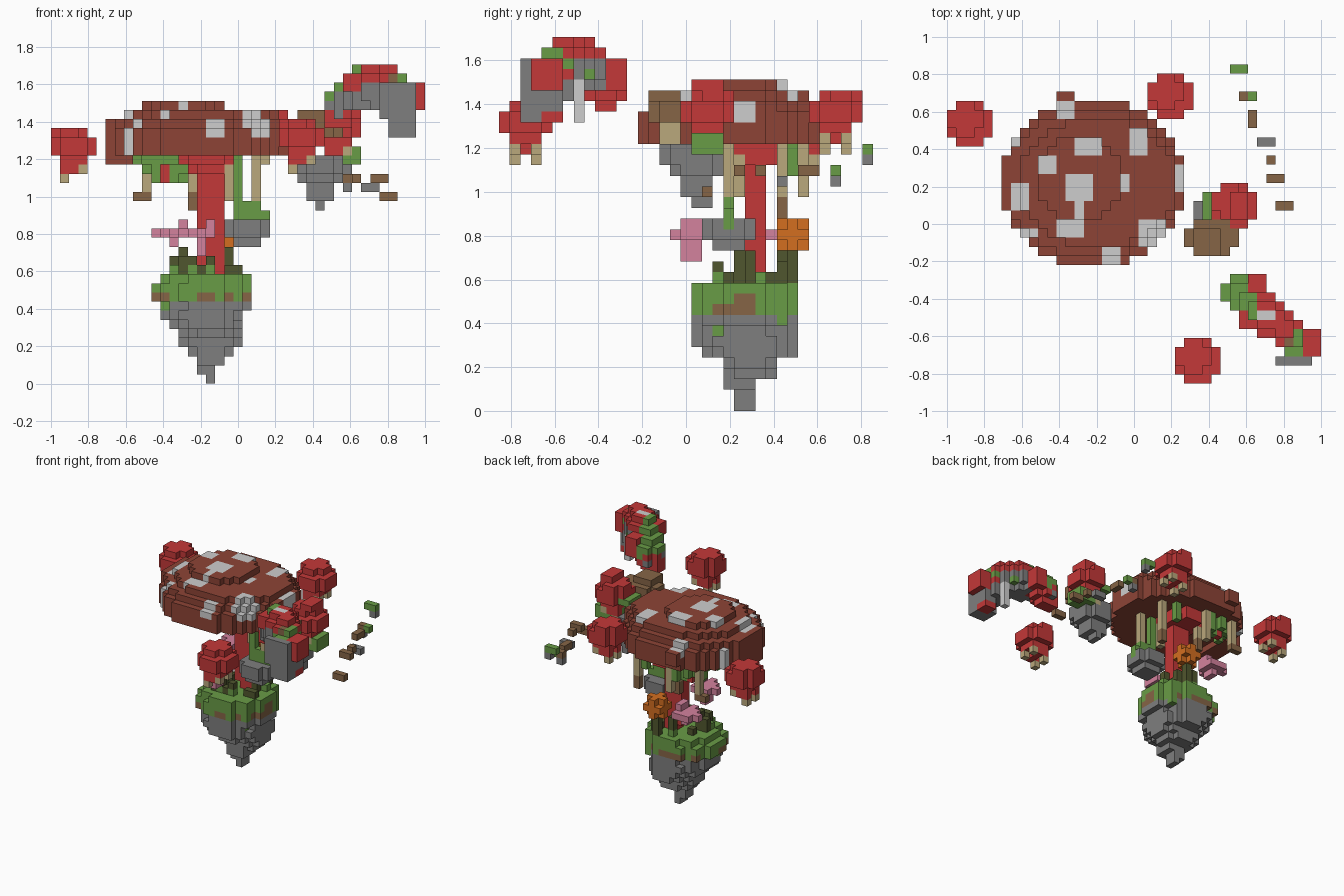
import bpy, bmesh, random
from mathutils import Vector

random.seed(4)
cube = bpy.data.objects.get("Cube")
if cube:
    bpy.data.objects.remove(cube)

V = 2 / 41                      # block size
ORIGIN = Vector((-1, -17.5 * V, 0))


# Materials, one per flat colour
def linear(c):
    c /= 255
    return c / 12.92 if c <= 0.04045 else ((c + 0.055) / 1.055) ** 2.4


PALETTE = {
    "cap_brown": (141, 68, 54), "red": (196, 56, 56), "pale_grey": (206, 206, 206),
    "grass_green": (105, 156, 70), "dark_green": (80, 86, 46), "stone_grey": (126, 126, 126),
    "tan": (186, 168, 124), "wood_brown": (134, 101, 70), "pink": (212, 130, 158),
    "orange": (212, 110, 32),
}
MATS = []
for name, rgb in PALETTE.items():
    m = bpy.data.materials.new(name)
    m.use_nodes = True
    colour = [linear(c) for c in rgb] + [1]
    m.diffuse_color = colour
    m.node_tree.nodes["Principled BSDF"].inputs["Base Color"].default_value = colour
    MATS.append(m)
CAP, RED, PALE, GREEN, DARK, STONE, TAN, WOOD, PINK, ORANGE = range(len(MATS))


# Block helpers: a part is a dict of grid cell -> colour index
def box(cells, col, i, j, k):
    for x in range(*i):
        for y in range(*j):
            for z in range(*k):
                cells[x, y, z] = col


def disc(cells, col, i, j, k):
    a, b = (i[1] - i[0]) / 2, (j[1] - j[0]) / 2
    for x in range(*i):
        for y in range(*j):
            if ((x + .5 - i[0] - a) / a) ** 2 + ((y + .5 - j[0] - b) / b) ** 2 <= 1.02:
                box(cells, col, (x, x + 1), (y, y + 1), k)


def build(name, cells):
    # Only the outer skin of the blocks becomes faces
    bm = bmesh.new()
    verts = {}

    def vert(p):
        key = tuple(p)
        if key not in verts:
            verts[key] = bm.verts.new(ORIGIN + Vector(p) * V)
        return verts[key]

    for cell, col in cells.items():
        for axis in range(3):
            for side in (0, 1):
                near = list(cell)
                near[axis] += 2 * side - 1
                if tuple(near) in cells:
                    continue
                b, c = (axis + 1) % 3, (axis + 2) % 3
                quad = []
                for db, dc in ((0, 0), (1, 0), (1, 1), (0, 1)):
                    p = list(cell)
                    p[axis] += side
                    p[b] += db
                    p[c] += dc
                    quad.append(vert(p))
                face = bm.faces.new(quad if side else quad[::-1])
                face.material_index = col
    mesh = bpy.data.meshes.new(name)
    bm.to_mesh(mesh)
    bm.free()
    for m in MATS:
        mesh.materials.append(m)
    bpy.context.collection.objects.link(bpy.data.objects.new(name, mesh))


# Main floating island: tapering rock with a grass crown
island = {}
for k, (i, j) in enumerate([
        ((17, 18), (22, 24)), ((16, 18), (22, 24)), ((16, 19), (21, 24)), ((15, 20), (21, 26)),
        ((14, 21), (21, 26)), ((14, 21), (19, 28)), ((13, 21), (18, 28)), ((12, 21), (18, 28)),
        ((12, 22), (18, 28)), ((11, 22), (18, 28)), ((11, 22), (18, 28)), ((12, 22), (18, 28))]):
    disc(island, STONE, i, j, (k, k + 1))
edge = {}
for x, y, z in island:
    low = edge.setdefault((x // 2, y // 2), random.choice((7, 8, 9, 9, 9)))
    if z >= low:
        island[x, y, z] = WOOD if z == low and low > 8 and random.random() < .6 else GREEN
    if x > 19 and y in (22, 23) and z in (9, 10):
        island[x, y, z] = WOOD
build("main_island", island)

# Bushes around the stem foot
bush = {}
for x in range(12, 21):
    for y in range(19, 28):
        r = ((x - 16.5) / 4.6) ** 2 + ((y - 23) / 4.6) ** 2
        if .2 < r < 1 and random.random() < .3:
            box(bush, DARK, (x, x + 1), (y, y + 1), (12, random.choice((13, 13, 14, 15))))
            if random.random() < .3:
                bush[x, y, 12] = GREEN
build("bushes", bush)

# Red stem flaring under the great cap
stem = {}
box(stem, RED, (17, 19), (23, 25), (12, 19))
box(stem, RED, (16, 18), (23, 25), (13, 18))
box(stem, RED, (16, 19), (23, 25), (18, 23))
disc(stem, RED, (15, 20), (22, 28), (23, 24))
disc(stem, RED, (14, 20), (20, 28), (24, 25))
build("great_stem", stem)

# Great cap with pale spots
cap = {}
disc(cap, CAP, (6, 26), (13, 31), (25, 28))
disc(cap, CAP, (6, 26), (14, 30), (28, 29))
disc(cap, CAP, (8, 25), (15, 29), (29, 30))
disc(cap, CAP, (10, 19), (18, 27), (30, 31))
box(cap, CAP, (12, 14), (31, 32), (26, 28))
box(cap, CAP, (6, 9), (19, 25), (24, 25))
SPOTS = [(12, 29, 2, 2), (14, 25, 3, 2), (20, 25, 2, 3), (10, 23, 2, 2), (13, 20, 3, 3),
         (12, 16, 3, 2), (14, 18, 1, 2), (18, 21, 2, 2), (24, 21, 2, 3), (21, 15, 3, 3),
         (17, 13, 2, 2), (7, 19, 2, 3), (8, 16, 2, 1), (6, 26, 2, 2)]
for x, y, z in cap:
    bottom = 24 if x < 10 else 26
    top = 31 if x < 18 else 30 if x < 24 else 29
    if bottom < z < top and any(a <= x < a + w and b <= y < b + h for a, b, w, h in SPOTS):
        cap[x, y, z] = PALE
build("great_cap", cap)

# Pale legs and vines hanging below the cap
hang = {}
for x, y, low in ((10, 28, 20), (15, 26, 20), (15, 28, 20), (19, 22, 20), (22, 21, 20), (22, 26, 19)):
    box(hang, TAN, (x, x + 1), (y, y + 1), (low, 25))
    if x == 10 or y == 26:
        box(hang, WOOD, (x - (x == 10), x + 1), (y, y + 1), (low - (x > 10), low + 1))
for x, y, low, high in ((9, 25, 24, 25), (11, 26, 22, 25), (12, 28, 23, 25), (13, 27, 22, 25),
                        (14, 28, 22, 25), (20, 21, 18, 25), (21, 21, 18, 20), (22, 21, 18, 20),
                        (23, 21, 17, 19), (20, 27, 22, 25)):
    box(hang, GREEN, (x, x + 1), (y, y + 1), (low, high))
box(hang, GREEN, (10, 14), (26, 28), (24, 25))
box(hang, GREEN, (10, 15), (27, 28), (23, 24))
box(hang, RED, (12, 13), (27, 28), (22, 24))
build("hanging_legs_and_vines", hang)

# Small rock ledge beside the stem
ledge = {}
disc(ledge, STONE, (20, 23), (20, 23), (15, 16))
disc(ledge, STONE, (19, 24), (19, 24), (16, 18))
box(ledge, GREEN, (20, 23), (21, 22), (18, 19))
build("rock_ledge", ledge)


# Blossoms around the stem
def blossom(name, x, y, k, drop):
    cells = {}
    box(cells, PINK, (x - 1, x + 2), (y - 1, y + 2), (k, k + 1))
    box(cells, PINK, (x - 2, x + 2), (y, y + 1), (k, k + 1))
    box(cells, PINK, (x, x + 1), (y - 2, y + 2), (k, k + 1))
    box(cells, PINK, (x + 1, x + 2), (y - 1, y + 1), (k, k + 2))
    box(cells, PINK, (x, x + 1), (y - 1, y + 1), (k - drop, k))
    build(name, cells)


blossom("pink_blossom_back", 13, 27, 16, 1)
blossom("pink_blossom_front", 16, 18, 16, 2)
orange = {}
disc(orange, ORANGE, (18, 19), (26, 29), (15, 18))
box(orange, ORANGE, (17, 20), (27, 28), (15, 18))
box(orange, ORANGE, (17, 20), (26, 29), (16, 17))
box(orange, DARK, (18, 19), (27, 28), (12, 15))
build("orange_blossom", orange)


# Small floating mushrooms with drooping legs
def mushroom(cells, x, y, top):
    disc(cells, RED, (x, x + 5), (y, y + 5), (top - 3, top - 1))
    disc(cells, RED, (x, x + 4), (y + 1, y + 5), (top - 1, top))
    box(cells, RED, (x + 1, x + 4), (y + 1, y + 4), (top - 4, top - 3))
    box(cells, RED, (x + 2, x + 3), (y + 1, y + 4), (top - 5, top - 4))
    for n, (a, b) in enumerate(((1, 1), (3, 1), (1, 3), (3, 3))):
        box(cells, RED, (x + a, x + a + 1), (y + b, y + b + 1), (top - 5 + n % 2, top - 3))
        box(cells, TAN, (x + a, x + a + 1), (y + b, y + b + 1), (top - 6 + n % 2, top - 5 + n % 2))


for name, x, y, top in (("right_mushroom", 0, 26, 28), ("front_mushroom", 25, 0, 29),
                        ("back_mushroom", 22, 29, 30)):
    cells = {}
    mushroom(cells, x, y, top)
    build(name, cells)

# Side island with a brown and a red mushroom
side = {}
box(side, STONE, (29, 30), (18, 20), (19, 20))
disc(side, STONE, (28, 31), (17, 20), (20, 22))
disc(side, STONE, (27, 32), (16, 21), (22, 23))
disc(side, STONE, (27, 32), (15, 21), (23, 25))
disc(side, GREEN, (30, 34), (18, 21), (24, 26))
mushroom(side, 29, 17, 30)
box(side, RED, (31, 33), (18, 21), (30, 31))
box(side, GREEN, (28, 31), (18, 21), (27, 28))
disc(side, WOOD, (26, 32), (14, 18), (27, 29))
box(side, WOOD, (27, 30), (14, 17), (29, 30))
box(side, TAN, (28, 29), (15, 17), (25, 27))
build("side_island", side)

# Arched island: rock below, red and grass above
arch = {}
for p in range(-5, 6):
    x, y = round(33.3 + .75 * p), round(5.2 - .65 * p)
    high, low = round(35 - p * p * .12), round(31 - p * p * .15)
    low = max(low, 29 if p < 0 else 27)
    skin = GREEN if p < -1 or p == 3 else RED
    disc(arch, STONE, (x, x + 4), (y, y + 4), (low, high - 2))
    disc(arch, skin, (x, x + 4), (y, y + 4), (high - 2, high - 1))
    box(arch, skin, (x + 1, x + 3), (y + 1, y + 3), (high - 1, high))
arch = {c: v for c, v in arch.items() if c[0] < 40 or c[2] > 29}
patch = {}
for x, y, z in sorted(arch):
    tint = patch.setdefault((x // 2, y // 2, z // 2), random.choice((RED, GREEN) + (STONE,) * 6))
    if arch[x, y, z] == STONE:
        arch[x, y, z] = tint
box(arch, STONE, (36, 40), (2, 3), (29, 33))
box(arch, STONE, (37, 40), (2, 4), (27, 31))
box(arch, RED, (39, 41), (3, 6), (30, 33))
box(arch, RED, (30, 33), (9, 11), (28, 30))
box(arch, RED, (33, 35), (10, 12), (30, 33))
box(arch, RED, (32, 34), (6, 8), (32, 34))
box(arch, PALE, (34, 36), (7, 8), (33, 35))
box(arch, PALE, (37, 38), (7, 8), (27, 31))
box(arch, WOOD, (37, 38), (4, 5), (33, 34))
build("arched_island", arch)

# Floating stepping blocks
steps = {}
for x, y, k, w, d, col in ((31, 34, 24, 2, 1, GREEN), (32, 34, 23, 1, 1, STONE), (32, 31, 22, 1, 1, WOOD),
                           (33, 31, 22, 1, 1, GREEN), (32, 31, 21, 1, 1, STONE), (33, 28, 22, 1, 2, WOOD),
                           (34, 26, 21, 2, 1, STONE), (35, 24, 22, 1, 1, WOOD), (35, 22, 22, 2, 1, WOOD),
                           (36, 19, 20, 2, 1, WOOD)):
    box(steps, col, (x, x + w), (y, y + d), (k, k + 1))
build("stepping_blocks", steps)
